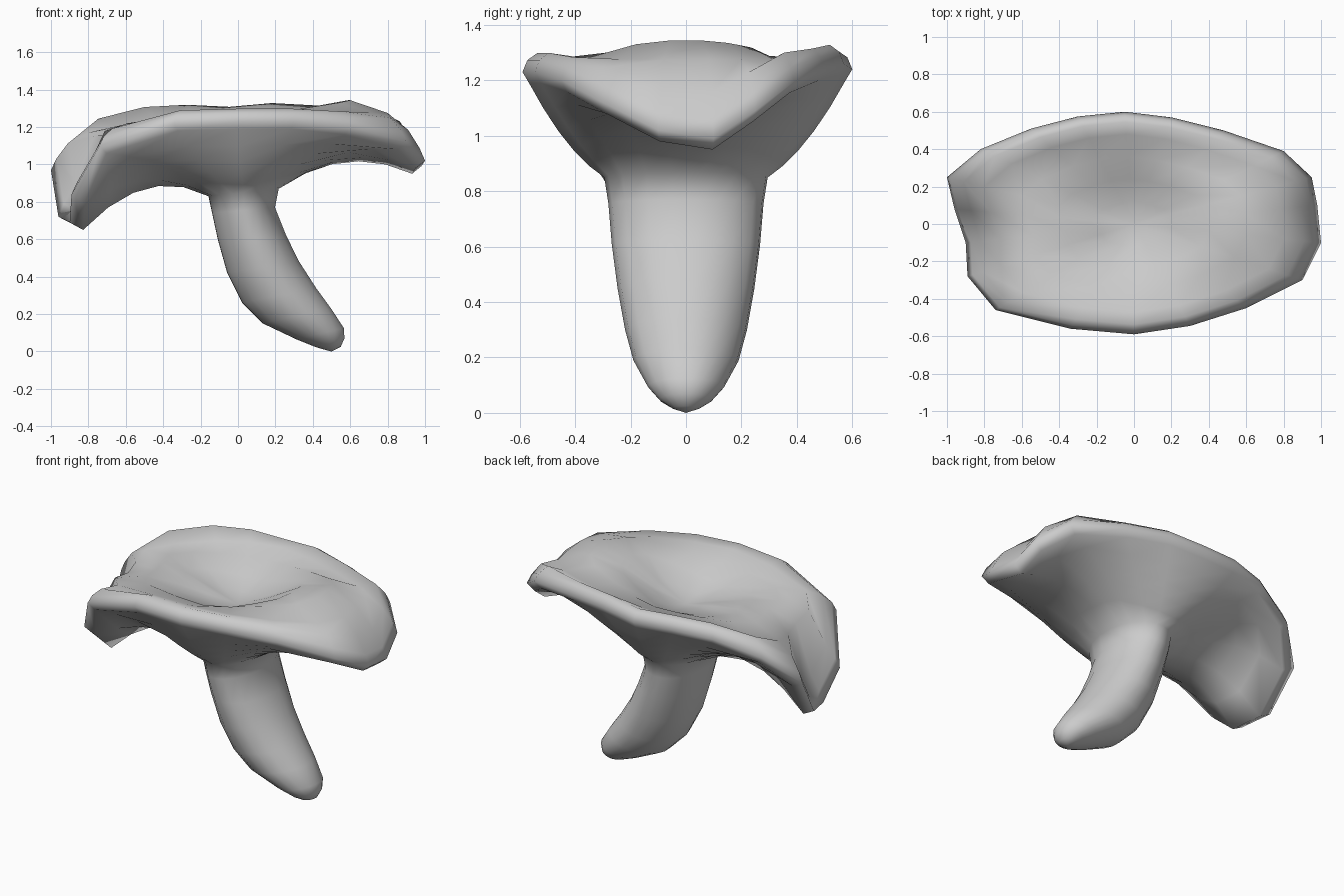
import bpy, bmesh, math

if "Cube" in bpy.data.objects:
    bpy.data.objects.remove(bpy.data.objects["Cube"])

# Wavy cap rim, counter-clockwise from the right end: x, y, z of the lower lip
rim = [(1, -.1, .98), (.98, .1, .95), (.95, .25, 1.05), (.8, .39, 1.155), (.48, .5, 1.2),
       (.2, .57, 1.22), (-.05, .6, 1.2), (-.3, .575, 1.21), (-.55, .51, 1.19),
       (-.82, .4, 1.1), (-1, .25, .93), (-.96, .08, .68), (-.9, -.1, .65),
       (-.89, -.28, .8), (-.74, -.46, 1.06), (-.34, -.56, 1.18), (0, -.59, 1.19),
       (.3, -.545, 1.19), (.6, -.45, 1.16), (.9, -.3, 1.08)]
angles = [math.atan2(y / .6, x) for x, y, z in rim]

# Curved stem sections: left x, z, right x, z, half depth in y
stem = [(.46, .01, .55, .025, .05), (.41, .025, .57, .07, .095), (.31, .065, .568, .125, .138),
        (.13, .15, .5, .23, .19), (.02, .26, .42, .34, .22), (-.06, .42, .33, .48, .247),
        (-.11, .6, .26, .62, .268), (-.14, .74, .2, .77, .28), (-.16, .83, .22, .87, .295)]

# Cap top: radius fraction, then height at the right end, the sides and the left end
top = [(.8, 1.275, 1.285, 1.15), (.6, 1.345, 1.245, 1.21), (.4, 1.31, 1.175, 1.2),
       (.2, 1.2, 1.135, 1.16)]


def stem_ring(s):
    lx, lz, rx, rz, d = s
    return [((lx + rx) / 2 + math.cos(a) * (rx - lx) / 2, math.sin(a) * d,
             (lz + rz) / 2 + math.cos(a) * (rz - lz) / 2) for a in angles]


def under_ring(s, neck):
    ring = []
    for p, r, a in zip(neck, rim, angles):
        e = math.cos(a) ** 2
        bulge = (.43 if r[0] > 0 else .55) * e - .17 * (1 - e)
        inset = .95 if r[0] > -.85 else .92
        ring.append((p[0] + (r[0] * inset - p[0]) * s, p[1] + (r[1] * .96 - p[1]) * s,
                     p[2] + (r[2] - p[2]) * s + bulge * s * (1 - s)))
    return ring


def lip_ring(f, side_rise, end_rise):
    return [(x * f, y * f, z + side_rise + (end_rise - side_rise) * math.cos(a) ** 4)
            for (x, y, z), a in zip(rim, angles)]


def top_ring(f, right, side, left):
    ring = []
    for (x, y, z), a in zip(rim, angles):
        c = abs(math.cos(a))
        ring.append((x * f, y * f, side + ((right - side) * c ** 1.2 if x > 0
                                           else (left - side) * c ** 2)))
    return ring


rings = [stem_ring(s) for s in stem]
neck = rings[-1]
rings += [under_ring(s, neck) for s in (.2, .4, .6, .8, 1)]
rings += [lip_ring(1, .04, .04), lip_ring(.97, .083, .11), lip_ring(.91, .108, .21)]
rings += [top_ring(*t) for t in top]

# Skin the rings into one closed mushroom
bm = bmesh.new()
loops = [[bm.verts.new(p) for p in ring] for ring in rings]
n = len(rim)
for a, b in zip(loops, loops[1:]):
    for i in range(n):
        j = (i + 1) % n
        bm.faces.new((a[i], a[j], b[j], b[i]))
tip = bm.verts.new((.5, 0, 0))
dimple = bm.verts.new((0, 0, 1.115))
for i in range(n):
    j = (i + 1) % n
    bm.faces.new((tip, loops[0][j], loops[0][i]))
    bm.faces.new((dimple, loops[-1][i], loops[-1][j]))
bmesh.ops.recalc_face_normals(bm, faces=bm.faces[:])
mesh = bpy.data.meshes.new("mushroom")
bm.to_mesh(mesh)
bm.free()
mesh.shade_smooth()
obj = bpy.data.objects.new("mushroom", mesh)
bpy.context.collection.objects.link(obj)
